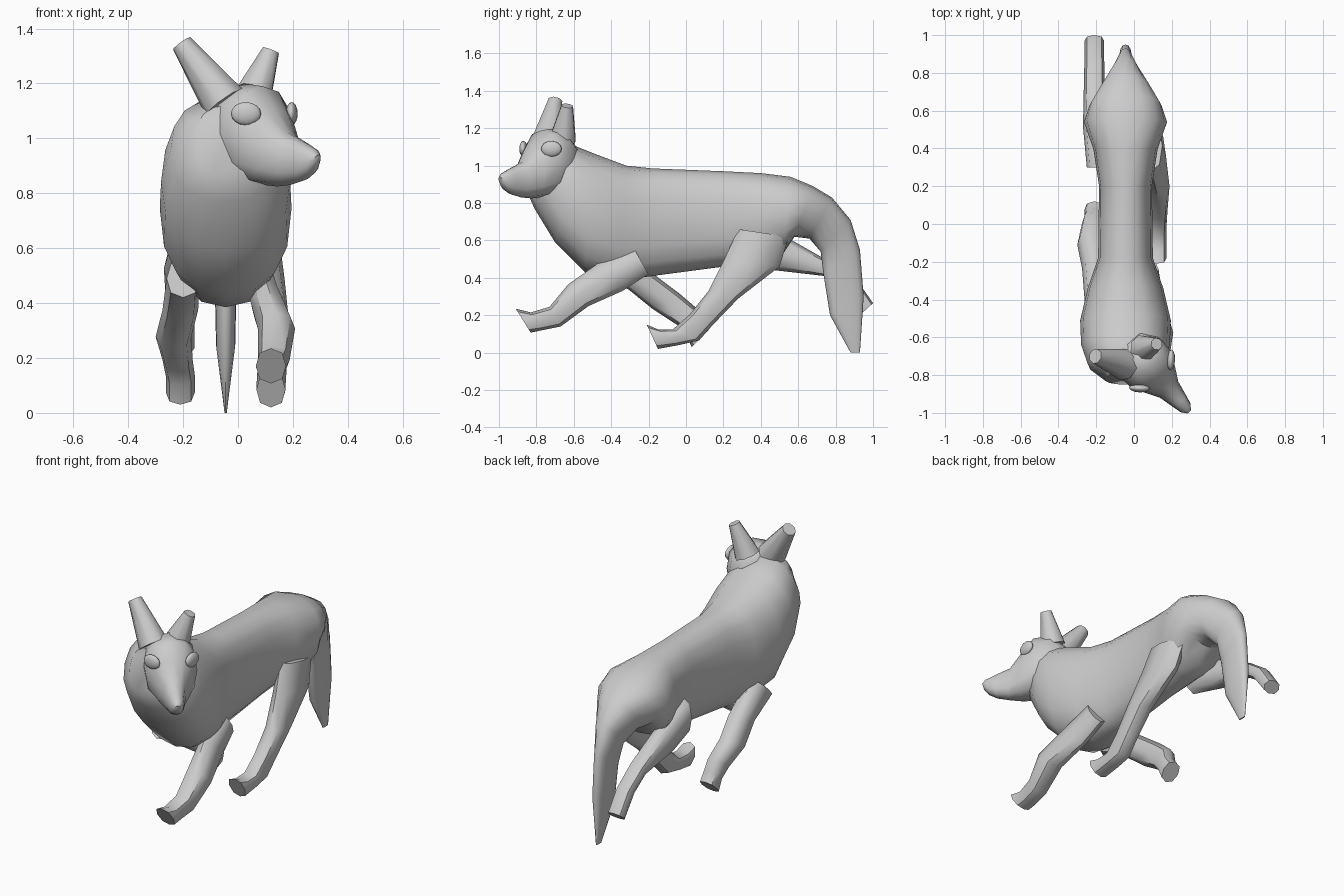
import bpy, bmesh, math
from mathutils import Vector, Matrix

AXIS = -0.045          # the animal's middle plane in x


def finish(ob, angle=50):
    bpy.ops.object.select_all(action='DESELECT')
    ob.select_set(True)
    bpy.context.view_layer.objects.active = ob
    bpy.ops.object.shade_smooth_by_angle(angle=math.radians(angle))


def loft(name, rings, sides=12, power=0.85, matrix=Matrix()):
    """Skin closed rings; each ring is (x, y_top, z_top, y_bottom, z_bottom, half_width)."""
    bm = bmesh.new()
    loops = []
    for x, yt, zt, yb, zb, w in rings:
        top, bot = Vector((x, yt, zt)), Vector((x, yb, zb))
        mid, up = (top + bot) / 2, (top - bot) / 2
        loop = []
        for i in range(sides):
            a = 2 * math.pi * i / sides
            c, s = math.cos(a), math.sin(a)
            c = math.copysign(abs(c) ** power, c)
            s = math.copysign(abs(s) ** power, s)
            loop.append(bm.verts.new(matrix @ (mid + up * c + Vector((w * s, 0, 0)))))
        loops.append(loop)
    for a, b in zip(loops, loops[1:]):
        for i in range(sides):
            j = (i + 1) % sides
            bm.faces.new((a[i], a[j], b[j], b[i]))
    bm.faces.new(loops[0])
    bm.faces.new(loops[-1])
    bmesh.ops.recalc_face_normals(bm, faces=bm.faces)
    me = bpy.data.meshes.new(name)
    bm.to_mesh(me)
    bm.free()
    ob = bpy.data.objects.new(name, me)
    bpy.context.collection.objects.link(ob)
    finish(ob)
    return ob


# Body running from the neck through the hips into the drooping blade-like tail
body = [
    (-0.79, 1.12, -0.85, 0.86, 0.11),
    (-0.67, 1.15, -0.81, 0.77, 0.20),
    (-0.58, 1.10, -0.70, 0.59, 0.235),
    (-0.48, 1.06, -0.54, 0.43, 0.24),
    (-0.32, 1.00, -0.36, 0.385, 0.20),
    (-0.18, 0.985, -0.18, 0.41, 0.145),
    (0.20, 0.97, 0.20, 0.46, 0.14),
    (0.40, 0.96, 0.39, 0.49, 0.17),
    (0.56, 0.94, 0.52, 0.53, 0.22),
    (0.68, 0.89, 0.58, 0.62, 0.19),
    (0.78, 0.83, 0.66, 0.61, 0.13),
    (0.88, 0.71, 0.72, 0.54, 0.07),
    (0.93, 0.55, 0.735, 0.42, 0.04),
    (0.95, 0.30, 0.77, 0.20, 0.035),
    (0.93, 0.0, 0.88, 0.0, 0.004),
]
loft("body_and_tail", [(AXIS, *r) for r in body], sides=16)

# Head, modelled facing -y and turned to the side
turn = Matrix.Translation((AXIS, -0.62, 0)) @ Matrix.Rotation(math.radians(42), 4, 'Z')
head = [
    (0.02, 1.13, 0.02, 0.90, 0.10),
    (0.10, 1.20, 0.10, 0.84, 0.145),
    (0.20, 1.19, 0.20, 0.83, 0.145),
    (0.27, 1.11, 0.28, 0.825, 0.105),
    (0.34, 1.02, 0.35, 0.83, 0.065),
    (0.43, 0.985, 0.42, 0.845, 0.047),
    (0.485, 0.96, 0.465, 0.87, 0.035),
    (0.505, 0.94, 0.495, 0.905, 0.015),
]
loft("head", [(0, -ft, zt, -fb, zb, w) for ft, zt, fb, zb, w in head], matrix=turn)

# Shallow eyes on both sides of the face
for side, label in ((-1, "right"), (1, "left")):
    bpy.ops.mesh.primitive_uv_sphere_add(segments=12, ring_count=8, radius=1)
    eye = bpy.context.object
    eye.name = label + "_eye"
    eye.matrix_world = (turn @ Matrix.Translation((side * 0.112, -0.235, 1.09))
                        @ Matrix.Rotation(math.radians(side * 45), 4, 'Z')
                        @ Matrix.Diagonal((0.055, 0.022, 0.042, 1)))
    finish(eye)

# Blunt ears
for name, base, tip, r1, r2 in (
        ("right_ear", (-0.05, -0.745, 1.13), (-0.205, -0.70, 1.345), 0.085, 0.04),
        ("left_ear", (0.05, -0.66, 1.14), (0.12, -0.635, 1.32), 0.075, 0.033)):
    b, t = Vector(base), Vector(tip)
    bpy.ops.mesh.primitive_cone_add(vertices=8, radius1=r1, radius2=r2, depth=(t - b).length,
                                    location=(b + t) / 2,
                                    rotation=(t - b).to_track_quat('Z', 'Y').to_euler())
    bpy.context.object.name = name
    finish(bpy.context.object)

# Four legs in mid-gallop
loft("left_front_leg", [
    (0.08, -0.28, 0.56, -0.20, 0.42, 0.05),
    (0.10, -0.46, 0.485, -0.34, 0.33, 0.055),
    (0.14, -0.63, 0.365, -0.52, 0.25, 0.068),
    (0.13, -0.73, 0.245, -0.67, 0.14, 0.058),
    (0.12, -0.83, 0.215, -0.77, 0.12, 0.055),
    (0.12, -0.91, 0.235, -0.83, 0.107, 0.055)], sides=8)

loft("left_hind_leg", [
    (0.09, 0.28, 0.66, 0.55, 0.62, 0.06),
    (0.11, 0.21, 0.51, 0.50, 0.46, 0.06),
    (0.13, 0.12, 0.33, 0.28, 0.29, 0.058),
    (0.125, 0.02, 0.205, 0.14, 0.145, 0.053),
    (0.12, -0.07, 0.125, 0.07, 0.065, 0.053),
    (0.12, -0.15, 0.125, -0.04, 0.04, 0.053),
    (0.12, -0.21, 0.15, -0.15, 0.02, 0.053)], sides=8)

loft("right_front_leg", [
    (-0.20, -0.35, 0.56, -0.50, 0.42, 0.06),
    (-0.21, -0.16, 0.41, -0.31, 0.34, 0.065),
    (-0.235, -0.04, 0.32, -0.18, 0.235, 0.065),
    (-0.22, 0.06, 0.235, -0.05, 0.15, 0.055),
    (-0.21, 0.08, 0.17, 0.0, 0.10, 0.053),
    (-0.21, 0.12, 0.12, 0.03, 0.03, 0.053)], sides=8)

loft("right_hind_leg", [
    (-0.19, 0.30, 0.70, 0.30, 0.48, 0.06),
    (-0.21, 0.55, 0.61, 0.48, 0.44, 0.06),
    (-0.21, 0.78, 0.48, 0.74, 0.41, 0.055),
    (-0.21, 0.92, 0.38, 0.84, 0.34, 0.052),
    (-0.21, 1.0, 0.265, 0.94, 0.21, 0.052)], sides=8)
